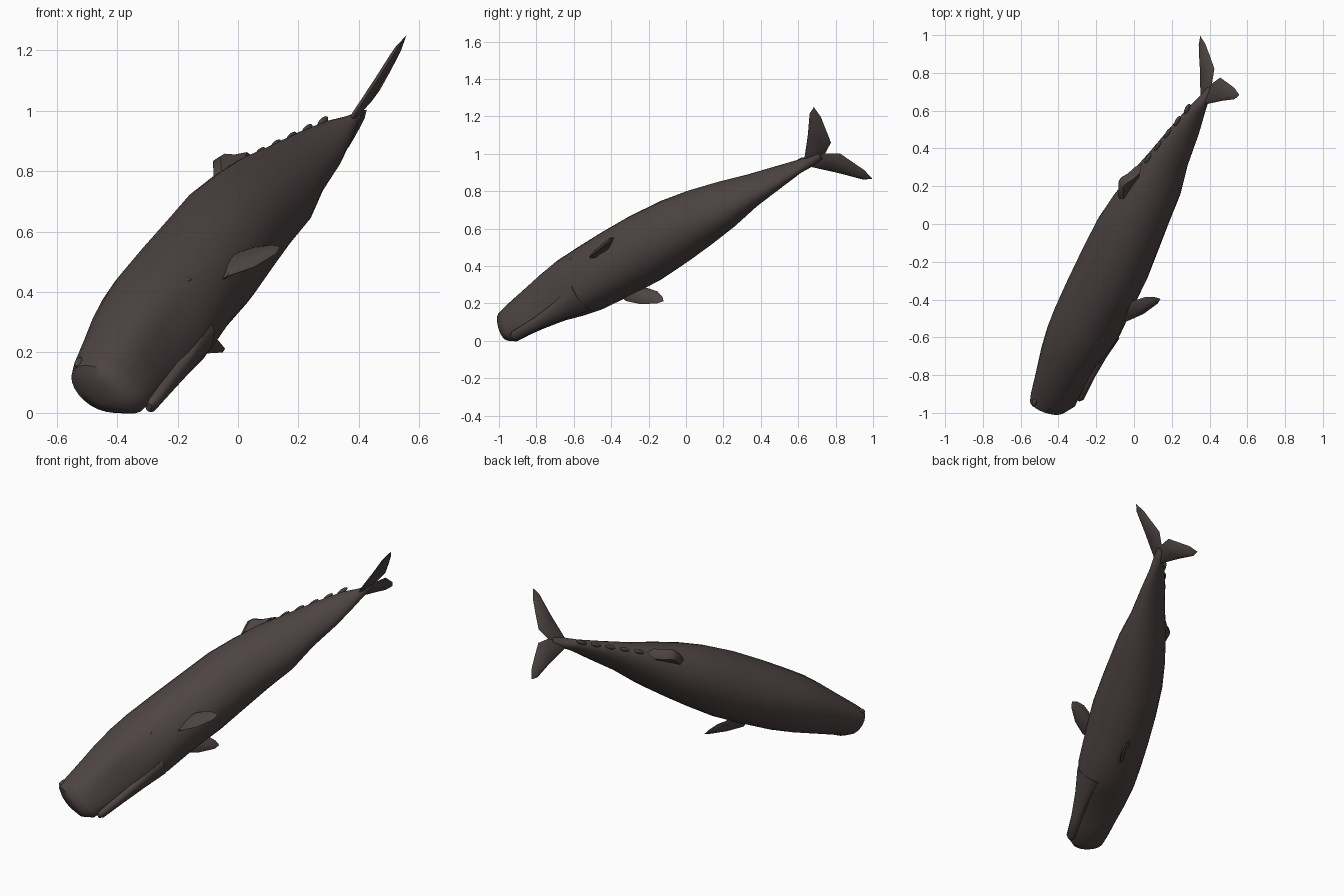
import bpy, bmesh, math
from mathutils import Vector, Matrix

cube = bpy.data.objects.get("Cube")
if cube:
    bpy.data.objects.remove(cube, do_unlink=True)

# Pose: parts are built facing -y with z up, then tilted and rolled together
side = Vector((0.387, -0.585, 0.717)).normalized()
back = Vector((0.41, 0.80, 0.43))
back = (back - side * back.dot(side)).normalized()
up = side.cross(back)
pose = Matrix((side, back, up)).transposed().to_4x4()
pose.translation = side * 0.442


def material(name, rgb):
    m = bpy.data.materials.new(name)
    m.use_nodes = True
    m.diffuse_color = (*rgb, 1)
    m.node_tree.nodes["Principled BSDF"].inputs["Base Color"].default_value = (*rgb, 1)
    return m


skin = material("dark grey brown skin", (0.075, 0.058, 0.056))


def finish(name, bm, mirror=False, angle=50):
    bmesh.ops.recalc_face_normals(bm, faces=bm.faces)
    mesh = bpy.data.meshes.new(name)
    bm.to_mesh(mesh)
    bm.free()
    mesh.materials.append(skin)
    ob = bpy.data.objects.new(name, mesh)
    bpy.context.collection.objects.link(ob)
    ob.matrix_world = pose
    if mirror:
        ob.modifiers.new("Mirror", 'MIRROR').use_axis[0] = True
        ob.modifiers["Mirror"].use_mirror_merge = False
    bpy.ops.object.select_all(action='DESELECT')
    ob.select_set(True)
    bpy.context.view_layer.objects.active = ob
    bpy.ops.object.shade_smooth_by_angle(angle=math.radians(angle))
    return ob


def bridge(bm, a, b):
    n = len(a)
    for i in range(n):
        bm.faces.new((a[i], a[(i + 1) % n], b[(i + 1) % n], b[i]))


def loft(name, stations, sides=24):
    """Stations: position, top, bottom, half width, squeeze of the underside."""
    bm = bmesh.new()
    rings = []
    for y, top, bottom, half, squeeze in stations:
        ring = []
        for i in range(sides):
            t = 2 * math.pi * i / sides
            c, s = math.cos(t), math.sin(t)
            w = half * (1 if s > 0 else 1 + (squeeze - 1) * -s)
            ring.append(bm.verts.new((w * c, y, (top + bottom) / 2 + (top - bottom) / 2 * s)))
        rings.append(ring)
    for a, b in zip(rings, rings[1:]):
        bridge(bm, a, b)
    bm.faces.new(rings[0])
    bm.faces.new(rings[-1])
    return finish(name, bm)


def fin(name, outline, thickness, mirror=True):
    """Thin lens: a sharp rim with a raised inner ring on each face."""
    bm = bmesh.new()
    pts = [Vector(p) for p in outline]
    mid = sum(pts, Vector()) / len(pts)
    normal = sum(((p - mid).cross(q - mid) for p, q in zip(pts, pts[1:] + pts[:1])), Vector()).normalized()
    rim = [bm.verts.new(p) for p in pts]
    for sign in (1, -1):
        ring = [bm.verts.new(p.lerp(mid, 0.3) + normal * sign * thickness / 2) for p in pts]
        bridge(bm, rim, ring)
        bm.faces.new(ring)
    return finish(name, bm, mirror)


# Body: blunt head, deep trunk, narrow tail stock
loft("body", [
    (-0.945, 0.36, 0.25, 0.04, 1), (-0.93, 0.405, 0.19, 0.075, 0.9),
    (-0.88, 0.422, 0.145, 0.092, 0.8), (-0.75, 0.45, 0.145, 0.118, 0.5),
    (-0.62, 0.48, 0.14, 0.145, 0.45), (-0.5, 0.50, 0.125, 0.167, 0.7),
    (-0.38, 0.512, 0.12, 0.176, 0.9), (-0.2, 0.518, 0.137, 0.185, 1),
    (0, 0.522, 0.142, 0.19, 1), (0.2, 0.528, 0.16, 0.175, 1),
    (0.36, 0.515, 0.173, 0.153, 1), (0.53, 0.492, 0.18, 0.12, 1),
    (0.7, 0.452, 0.215, 0.08, 1), (0.88, 0.41, 0.235, 0.05, 1),
    (1.02, 0.37, 0.262, 0.03, 1), (1.1, 0.33, 0.28, 0.03, 1), (1.17, 0.31, 0.295, 0.02, 1)])

# Slim lower jaw under the head
loft("lower_jaw", [
    (-0.86, 0.145, 0.125, 0.015, 1), (-0.84, 0.155, 0.113, 0.03, 1),
    (-0.7, 0.17, 0.115, 0.035, 1), (-0.55, 0.18, 0.118, 0.055, 1),
    (-0.4, 0.19, 0.12, 0.09, 1)], 12)

# Paired flippers and tail flukes
fin("flippers", [
    (0.12, -0.25, 0.235), (0.166, -0.235, 0.214), (0.199, -0.153, 0.162), (0.228, -0.059, 0.132),
    (0.237, -0.022, 0.136), (0.224, -0.025, 0.165), (0.2, -0.047, 0.204),
    (0.175, -0.096, 0.24), (0.12, -0.17, 0.27)], 0.024)
fin("tail_flukes", [
    (0, 1.06, 0.305), (0.037, 1.09, 0.305), (0.145, 1.19, 0.308), (0.247, 1.275, 0.312),
    (0.268, 1.318, 0.314), (0.2, 1.315, 0.312), (0.13, 1.295, 0.308),
    (0.04, 1.268, 0.305), (0, 1.2, 0.305)], 0.022)

# Low dorsal hump
fin("dorsal_fin", [
    (0, 0.38, 0.49), (0, 0.43, 0.52), (0, 0.495, 0.553), (0, 0.53, 0.548),
    (0, 0.57, 0.51), (0, 0.64, 0.475), (0, 0.5, 0.44)], 0.06, False)


def lump(name, place, size, mirror=False):
    bm = bmesh.new()
    bmesh.ops.create_uvsphere(bm, u_segments=12, v_segments=8, radius=1,
                              matrix=Matrix.Translation(place) @ Matrix.Diagonal((*size, 1)))
    finish(name, bm, mirror)


# Knuckles along the tail ridge, eyes and blowhole
for i in range(5):
    y = 0.68 + 0.085 * i
    lump(f"ridge_knuckle_{i + 1}", (0, y, 0.452 - 0.24 * (y - 0.7)), (0.012, 0.035, 0.012))
lump("eyes", (0.168, -0.37, 0.30), (0.008, 0.014, 0.01), True)
lump("blowhole", (0.025, -0.9, 0.405), (0.014, 0.028, 0.014))
